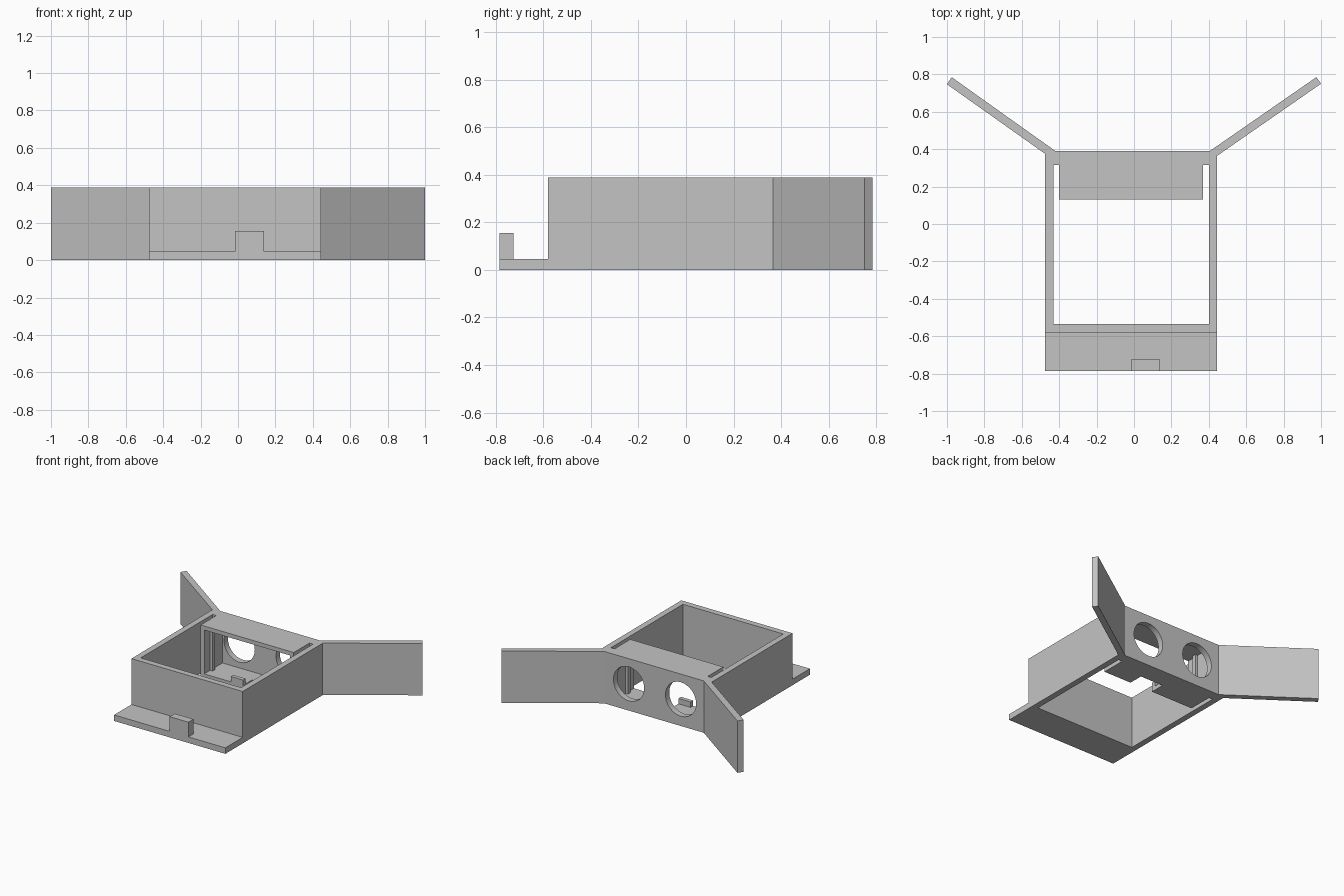
import bpy
import bmesh
from math import radians

cube = bpy.data.objects.get("Cube")
if cube:
    bpy.data.objects.remove(cube, do_unlink=True)

grey = bpy.data.materials.new("plain_grey")
grey.use_nodes = True
colour = (0.55, 0.55, 0.55, 1)
grey.diffuse_color = colour
grey.node_tree.nodes["Principled BSDF"].inputs["Base Color"].default_value = colour

MID = -0.015      # centre line of the box
TOP = 0.388       # height of all walls


def prism(name, outline, z0=0.0, z1=TOP):
    """Extrude a plan outline straight up."""
    bm = bmesh.new()
    face = bm.faces.new([bm.verts.new((x, y, z0)) for x, y in outline])
    up = bmesh.ops.extrude_face_region(bm, geom=[face])
    moved = [v for v in up["geom"] if isinstance(v, bmesh.types.BMVert)]
    bmesh.ops.translate(bm, verts=moved, vec=(0, 0, z1 - z0))
    bmesh.ops.recalc_face_normals(bm, faces=bm.faces)
    mesh = bpy.data.meshes.new(name)
    bm.to_mesh(mesh)
    bm.free()
    mesh.materials.append(grey)
    obj = bpy.data.objects.new(name, mesh)
    bpy.context.collection.objects.link(obj)
    return obj


def box(name, x0, x1, y0, y1, z0=0.0, z1=TOP):
    return prism(name, [(x0, y0), (x1, y0), (x1, y1), (x0, y1)], z0, z1)


# Open box walls
box("front_wall", -0.475, 0.445, -0.58, -0.535)
box("right_wall", -0.475, -0.43, -0.535, 0.345)
box("left_wall", 0.40, 0.445, -0.535, 0.345)
back = prism("back_wall", [(-0.475, 0.345), (0.445, 0.345), (0.445, 0.365),
                           (0.405, 0.39), (-0.42, 0.39), (-0.475, 0.375)])

# Two round openings in the back wall
for side in (-1, 1):
    bpy.ops.mesh.primitive_cylinder_add(
        vertices=48, radius=0.127, depth=0.3,
        location=(MID + side * 0.215, 0.37, 0.20), rotation=(radians(90), 0, 0))
    cutter = bpy.context.object
    cutter.name = "hole_cutter"
    cutter.hide_render = True
    cutter.hide_set(True)
    cut = back.modifiers.new("hole", "BOOLEAN")
    cut.object = cutter
    cut.solver = "EXACT"

# Splayed wings
prism("right_wing", [(-0.475, 0.375), (-0.42, 0.39), (-0.975, 0.785), (-1, 0.747)])
prism("left_wing", [(0.445, 0.365), (1, 0.75), (0.975, 0.785), (0.405, 0.39)])

# Front ledge with its upright tab
box("front_ledge", -0.475, 0.445, -0.785, -0.58, 0, 0.045)
box("ledge_tab", MID, 0.14, -0.785, -0.725, 0.045, 0.155)

# Compartment behind the back wall, open to the front
box("compartment_top", -0.40, 0.37, 0.13, 0.345, TOP - 0.03, TOP)
prism("compartment_floor", [(-0.40, 0.13), (-0.05, 0.13), (-0.05, 0.24), (0.14, 0.24),
                            (0.14, 0.13), (0.37, 0.13), (0.37, 0.345), (-0.40, 0.345)],
      0, 0.03)
box("floor_clip", -0.15, -0.05, 0.13, 0.16, 0.03, 0.07)
for side, name in ((-1, "right"), (1, "left")):
    def span(inner, outer):
        return sorted((MID + side * inner, MID + side * outer))
    box(name + "_compartment_wall", *span(0.355, 0.385), 0.13, 0.345, 0.03, TOP - 0.03)
    box(name + "_corner_fill", *span(0.385, 0.415), 0.315, 0.345)
    box(name + "_guide_rib", *span(0.335, 0.355), 0.20, 0.23, 0.03, TOP - 0.03)
